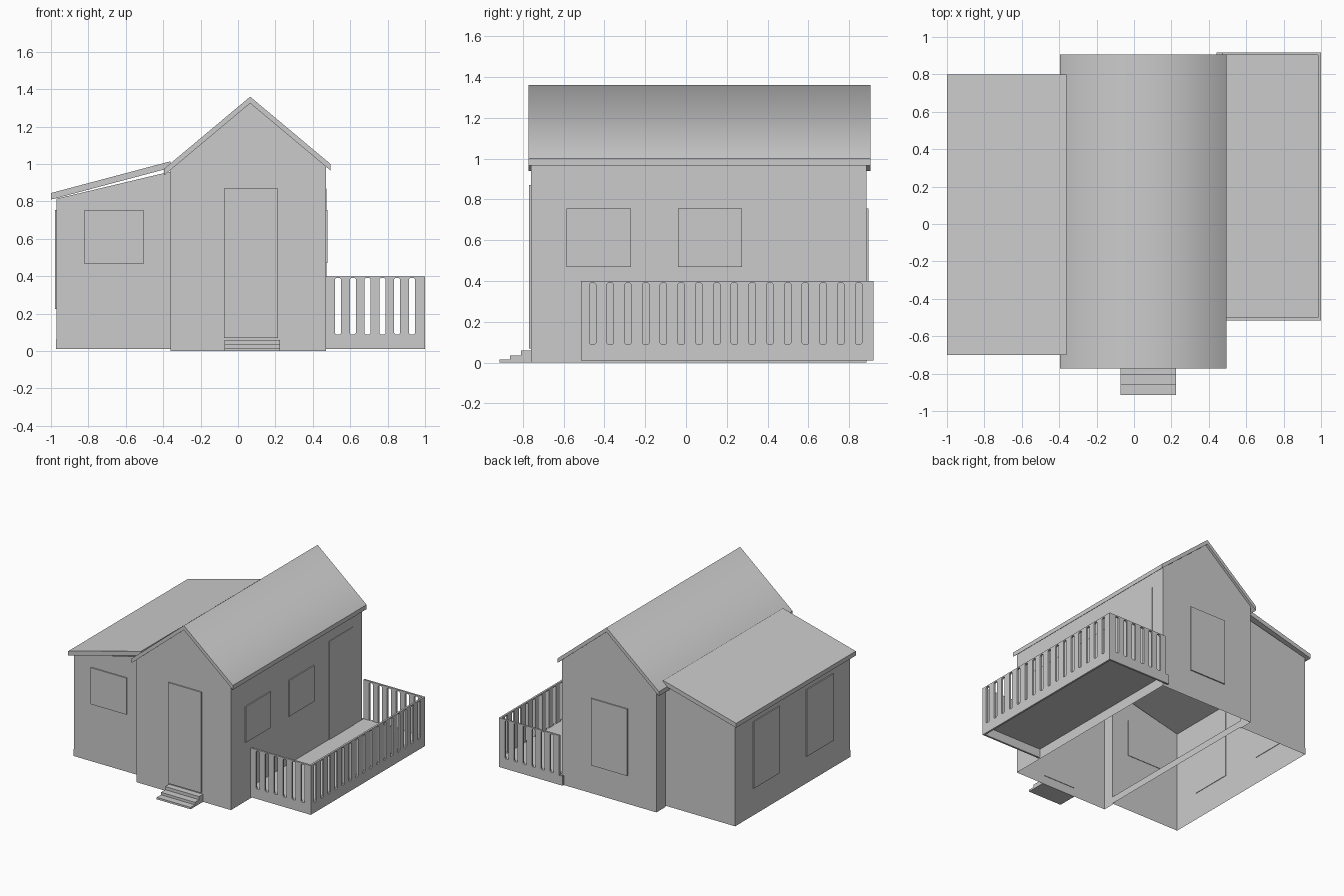
import bpy, bmesh
from mathutils import Matrix

if "Cube" in bpy.data.objects:
    bpy.data.objects.remove(bpy.data.objects["Cube"])


def mesh_obj(name, verts, faces, smooth=()):
    me = bpy.data.meshes.new(name)
    me.from_pydata(verts, [], faces)
    for i in smooth:
        me.polygons[i].use_smooth = True
    ob = bpy.data.objects.new(name, me)
    bpy.context.collection.objects.link(ob)
    return ob


def recalc(ob):
    bm = bmesh.new()
    bm.from_mesh(ob.data)
    bmesh.ops.recalc_face_normals(bm, faces=bm.faces)
    bm.to_mesh(ob.data)
    bm.free()


def box(name, x0, x1, y0, y1, z0, z1):
    v = [(x, y, z) for x in (x0, x1) for y in (y0, y1) for z in (z0, z1)]
    f = [(0, 1, 3, 2), (4, 6, 7, 5), (0, 4, 5, 1), (2, 3, 7, 6), (0, 2, 6, 4), (1, 5, 7, 3)]
    return mesh_obj(name, v, f)


def prism(name, pts, axis, a, b, smooth=()):
    """Extrude a profile along x (profile y,z) or y (profile x,z)."""
    n = len(pts)
    put = (lambda p, t: (t, p[0], p[1])) if axis == 'x' else (lambda p, t: (p[0], t, p[1]))
    v = [put(p, a) for p in pts] + [put(p, b) for p in pts]
    f = [(i, (i + 1) % n, n + (i + 1) % n, n + i) for i in range(n)]
    f += [tuple(range(n))[::-1], tuple(range(n, 2 * n))]
    ob = mesh_obj(name, v, f, smooth)
    recalc(ob)
    return ob


# main dimensions
L, R, F, B = -0.36, 0.47, -0.76, 0.885        # main house
WL, WF, WB = -0.97, -0.67, 0.77               # side wing
RX, K = 0.065, 0.837                          # ridge position and roof slope


def under(x):
    return 1.325 - K * abs(x - RX)


# main house walls, open below and open towards the wing
def gable(y):
    return [(L, y, 0), (R, y, 0), (R, y, under(R)), (RX, y, 1.325), (L, y, under(L))]


v = gable(F) + gable(B)
v += [(L, WF, 0), (L, WF, under(L)), (L, WB, 0), (L, WB, under(L))]
mesh_obj("main_walls", v, [(0, 1, 2, 3, 4), (9, 8, 7, 6, 5), (1, 6, 7, 2),
                           (0, 4, 11, 10), (12, 13, 9, 5)])

# wing walls, open below
W0, W1 = 0.815, 0.96
v = [(WL, WF, 0.01), (L, WF, 0.01), (L, WF, W1), (WL, WF, W0),
     (WL, WB, 0.01), (L, WB, 0.01), (L, WB, W1), (WL, WB, W0)]
mesh_obj("wing_walls", v, [(0, 1, 2, 3), (7, 6, 5, 4), (4, 0, 3, 7)])

# wing base band
e = 0.002
c = [(WL - e, WF - e), (L, WF - e), (L, WB + e), (WL - e, WB + e)]
v = [(x, y, z) for z in (0.01, 0.065) for x, y in c]
mesh_obj("wing_base_band", v, [(i, (i + 1) % 4, 4 + (i + 1) % 4, 4 + i) for i in range(4)])

# roofs
xl, xr, t = -0.395, 0.495, 0.035
prism("main_roof", [(xl, under(xl)), (RX, 1.325), (xr, under(xr)),
                    (xr, under(xr) + t), (RX, 1.325 + t), (xl, under(xl) + t)],
      'y', -0.772, 0.905, smooth=(3, 4))
prism("wing_roof", [(-1, 0.81), (L, 0.98), (L, 1.015), (-1, 0.845)], 'y', -0.70, 0.80)

# doors and windows as thin panels set into the walls
P, I = 0.009, 0.004
box("front_door", -0.075, 0.215, F - P, F + I, 0.07, 0.87)
box("wing_front_window", -0.82, -0.505, WF - P, WF + I, 0.465, 0.755)
box("back_window", -0.11, 0.21, B - I, B + P, 0.225, 0.755)
box("side_door", R - I, R + 0.004, 0.47, 0.77, 0.09, 0.87)
for i, (a, b) in enumerate([(-0.585, -0.27), (-0.04, 0.275)]):
    box(f"right_window_{i}", R - I, R + P, a, b, 0.47, 0.755)
for i, (a, b) in enumerate([(0.22, 0.545), (-0.455, -0.12)]):
    box(f"wing_side_window_{i}", WL - P, WL + I, a, b, 0.225, 0.755)

# front steps
prism("front_steps", [(F, 0), (-0.915, 0), (-0.915, 0.015), (-0.862, 0.015), (-0.862, 0.035),
                      (-0.808, 0.035), (-0.808, 0.06), (F, 0.06)], 'x', -0.073, 0.225)


# deck railing panels: filled outlines with slots
def railing(name, u0, u1, first, step, count, along, pos):
    cu = bpy.data.curves.new(name, 'CURVE')
    cu.dimensions, cu.fill_mode, cu.extrude = '2D', 'BOTH', 0.0075

    def loop(pts):
        s = cu.splines.new('POLY')
        s.points.add(len(pts) - 1)
        for p, q in zip(s.points, pts):
            p.co = (q[0], q[1], 0, 1)
        s.use_cyclic_u = True

    loop([(u0, 0.01), (u1, 0.01), (u1, 0.40), (u0, 0.40)])
    for i in range(count):
        m = first + i * step
        a, b, z0, z1, k = m - 0.016, m + 0.016, 0.09, 0.39, 0.006
        loop([(a + k, z0), (b - k, z0), (b, z0 + k), (b, z1 - k),
              (b - k, z1), (a + k, z1), (a, z1 - k), (a, z0 + k)])
    tmp = bpy.data.objects.new(name + "_tmp", cu)
    bpy.context.collection.objects.link(tmp)
    me = bpy.data.meshes.new_from_object(tmp.evaluated_get(bpy.context.evaluated_depsgraph_get()))
    bpy.data.objects.remove(tmp)
    if along == 'x':
        M = Matrix(((1, 0, 0, 0), (0, 0, -1, pos), (0, 1, 0, 0), (0, 0, 0, 1)))
    else:
        M = Matrix(((0, 0, 1, pos), (1, 0, 0, 0), (0, 1, 0, 0), (0, 0, 0, 1)))
    me.transform(M)
    for p in me.polygons:
        p.use_smooth = False
    ob = bpy.data.objects.new(name, me)
    bpy.context.collection.objects.link(ob)
    bm = bmesh.new()
    bm.from_mesh(me)
    bmesh.ops.remove_doubles(bm, verts=bm.verts, dist=1e-5)
    bmesh.ops.recalc_face_normals(bm, faces=bm.faces)
    bm.to_mesh(me)
    bm.free()


railing("front_railing", R, 0.985, 0.535, 0.079, 6, 'x', -0.5075)
railing("back_railing", R, 0.985, 0.535, 0.079, 6, 'x', 0.9105)
railing("side_railing", -0.515, 0.918, -0.458, 0.0869, 16, 'y', 0.9925)

# deck floor and the board end that wraps the house corner
box("deck_floor", R, 0.985, -0.50, 0.903, 0.08, 0.09)
box("deck_corner_board", 0.44, R, 0.903, 0.918, 0.01, 0.085)
